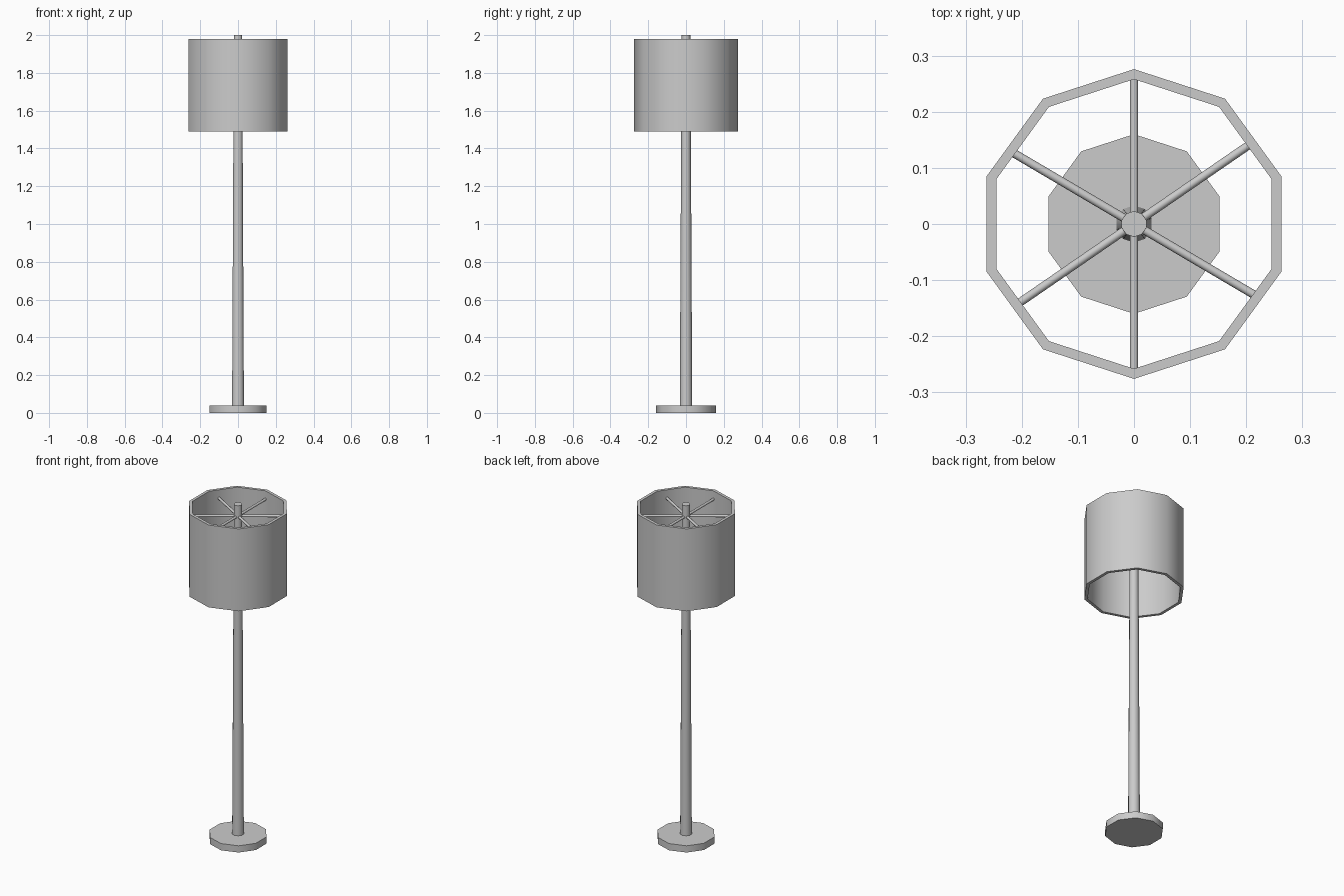
import bpy
import bmesh
import math
from mathutils import Matrix

if "Cube" in bpy.data.objects:
    bpy.data.objects.remove(bpy.data.objects["Cube"])

SIDES = 10


def finish(bm, name):
    bmesh.ops.recalc_face_normals(bm, faces=bm.faces)
    mesh = bpy.data.meshes.new(name)
    bm.to_mesh(mesh)
    bm.free()
    obj = bpy.data.objects.new(name, mesh)
    bpy.context.collection.objects.link(obj)
    bpy.ops.object.select_all(action='DESELECT')
    obj.select_set(True)
    bpy.context.view_layer.objects.active = obj
    bpy.ops.object.shade_smooth_by_angle(angle=math.radians(45))
    return obj


def lathe(name, profile, closed=False):
    """Spin (radius, z) points into a ten-sided solid with a corner on +y."""
    bm = bmesh.new()
    rings = []
    for r, z in profile:
        angles = [math.pi / 2 + math.tau * i / SIDES for i in range(SIDES)]
        rings.append([bm.verts.new((r * math.cos(a), r * math.sin(a), z)) for a in angles])
    pairs = list(zip(rings, rings[1:]))
    if closed:
        pairs.append((rings[-1], rings[0]))
    else:
        bm.faces.new(rings[0])
        bm.faces.new(rings[-1])
    for low, high in pairs:
        for i in range(SIDES):
            j = (i + 1) % SIDES
            bm.faces.new((low[i], low[j], high[j], high[i]))
    return finish(bm, name)


def rod(name, angle, half_length, z, radius=0.0075):
    """Horizontal rod passing through the pole."""
    bm = bmesh.new()
    turn = Matrix.Rotation(math.radians(angle), 4, 'Z') @ Matrix.Rotation(math.pi / 2, 4, 'Y')
    bmesh.ops.create_cone(bm, cap_ends=True, segments=SIDES, radius1=radius,
                          radius2=radius, depth=2 * half_length,
                          matrix=Matrix.Translation((0, 0, z)) @ turn)
    return finish(bm, name)


# Base disc and tapered pole
lathe("base", [(0.16, 0), (0.16, 0.04)])
lathe("pole", [(0.033, 0.03), (0.023, 2.0)])

# Open drum shade with wall thickness
lathe("shade", [(0.276, 1.49), (0.276, 1.98), (0.258, 1.98), (0.258, 1.49)], closed=True)

# Three crossing rods that carry the shade
for i, (angle, half) in enumerate([(90, 0.262), (34.5, 0.25), (-30.5, 0.25)]):
    rod(f"shade_support_{i + 1}", angle, half, 1.93)
